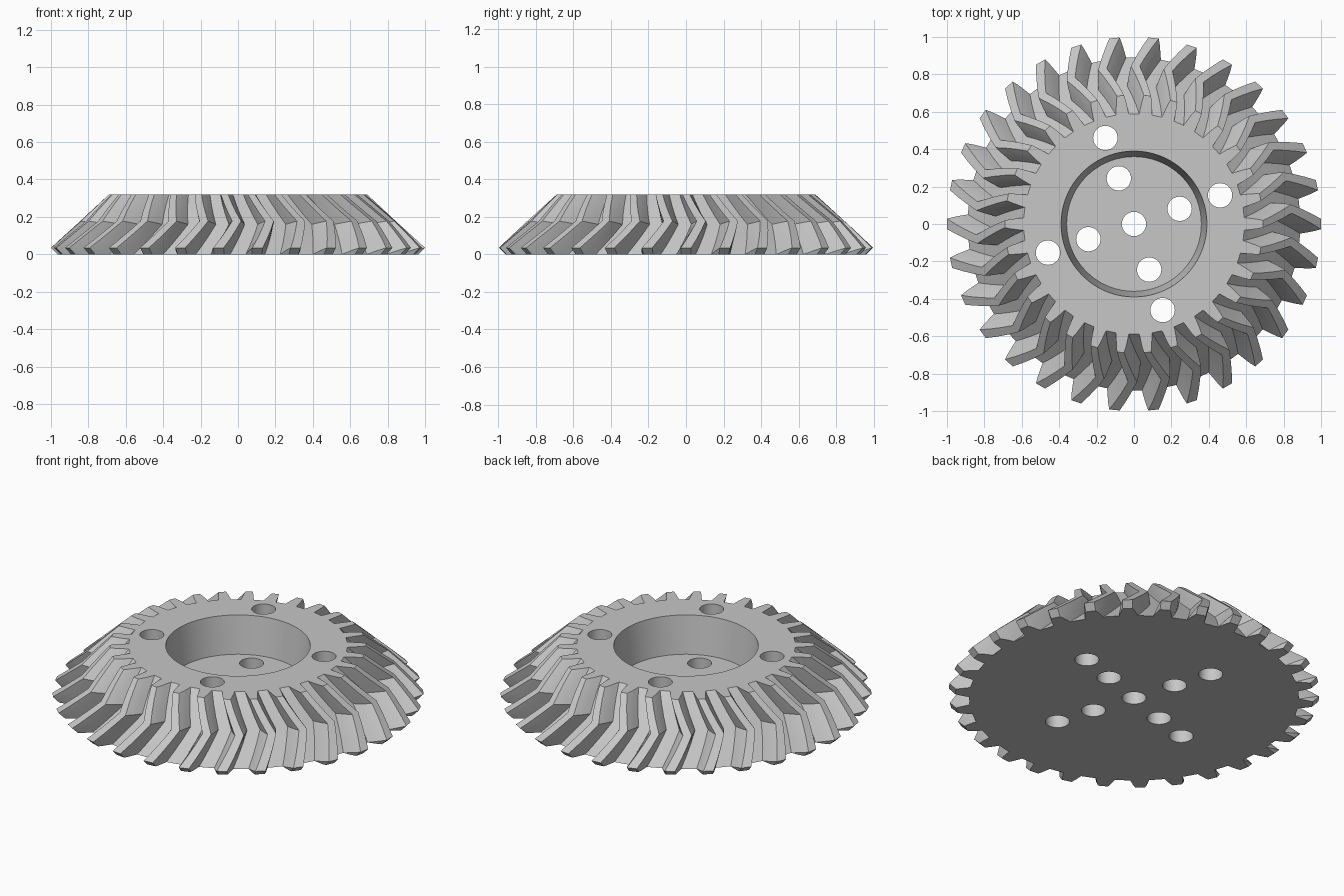
import bpy, bmesh
from math import radians, cos, sin, pi

cube = bpy.data.objects.get("Cube")
if cube:
    bpy.data.objects.remove(cube)

TEETH, TOP, FLOOR = 30, 0.32, 0.10
HOLE_R, HOLE_TURN = 0.065, radians(18.4)
PITCH = 2 * pi / TEETH

grey = bpy.data.materials.new("steel grey")
grey.use_nodes = True
colour = (0.57, 0.57, 0.57, 1)
grey.diffuse_color = colour
grey.node_tree.nodes["Principled BSDF"].inputs["Base Color"].default_value = colour

# Tooth profile: half angle in degrees, height from root (0) to tip (1)
flank = [(3.3, 0), (2.75, 0.35), (2.2, 0.7), (1.6, 1)]
profile = [(-a, h) for a, h in flank] + [(a, h) for a, h in reversed(flank)]


def lerp(a, b, t):
    return a + (b - a) * t


def ring(bm, root, tip, twist):
    """One closed toothed outline; root and tip are (radius, height)."""
    verts = []
    for i in range(TEETH):
        for a, h in profile:
            ang = i * PITCH + radians(a + twist)
            r, z = lerp(root[0], tip[0], h), lerp(root[1], tip[1], h)
            verts.append(bm.verts.new((r * cos(ang), r * sin(ang), z)))
    return verts


# Gear body: toothed rings narrowing upward, teeth bent at mid-length
bm = bmesh.new()
rings = [ring(bm, (0.89, 0), (0.965, 0), 0)]
STEPS = 6
for s in range(STEPS + 1):
    t = s / STEPS
    bend = 5.5 * (1 - abs(2 * t - 1))
    rings.append(ring(bm, (lerp(0.89, 0.59, t), lerp(0, TOP, t)),
                      (lerp(1.0, 0.69, t), lerp(0.035, TOP, t)), bend))
n = len(rings[0])
for low, high in zip(rings, rings[1:]):
    for i in range(n):
        j = (i + 1) % n
        bm.faces.new((low[i], low[j], high[j], high[i]))
bm.faces.new(rings[-1])
bm.faces.new(rings[0][::-1])
bmesh.ops.remove_doubles(bm, verts=bm.verts, dist=1e-5)
bmesh.ops.recalc_face_normals(bm, faces=bm.faces)
mesh = bpy.data.meshes.new("bevel_gear")
bm.to_mesh(mesh)
bm.free()
gear = bpy.data.objects.new("bevel_gear", mesh)
bpy.context.collection.objects.link(gear)
mesh.materials.append(grey)


def cut(x, y, z0, z1, r0, r1, sides):
    """Subtract a cone or cylinder from the gear."""
    bpy.ops.mesh.primitive_cone_add(vertices=sides, radius1=r0, radius2=r1,
                                    depth=z1 - z0, location=(x, y, (z0 + z1) / 2))
    cutter = bpy.context.object
    cutter.name = "cutter"
    cutter.hide_render = True
    cutter.data.materials.append(grey)
    mod = gear.modifiers.new("cut", "BOOLEAN")
    mod.operation, mod.solver, mod.object = "DIFFERENCE", "EXACT", cutter
    bpy.context.view_layer.objects.active = gear
    bpy.ops.object.modifier_apply(modifier=mod.name)
    bpy.data.objects.remove(cutter)


# Tapered central recess, axle hole and two rings of bolt holes
depth = TOP - FLOOR
cut(0, 0, FLOOR, TOP + depth, 0.36, 0.42, 72)
cut(0, 0, -0.1, TOP + 0.1, HOLE_R, HOLE_R, 40)
for radius in (0.257, 0.485):
    for k in range(4):
        a = HOLE_TURN + k * pi / 2
        cut(radius * cos(a), radius * sin(a), -0.1, TOP + 0.1, HOLE_R, HOLE_R, 40)

# Smooth walls with sharp edges
bpy.ops.object.select_all(action="DESELECT")
gear.select_set(True)
bpy.context.view_layer.objects.active = gear
bpy.ops.object.shade_smooth_by_angle(angle=radians(25))
